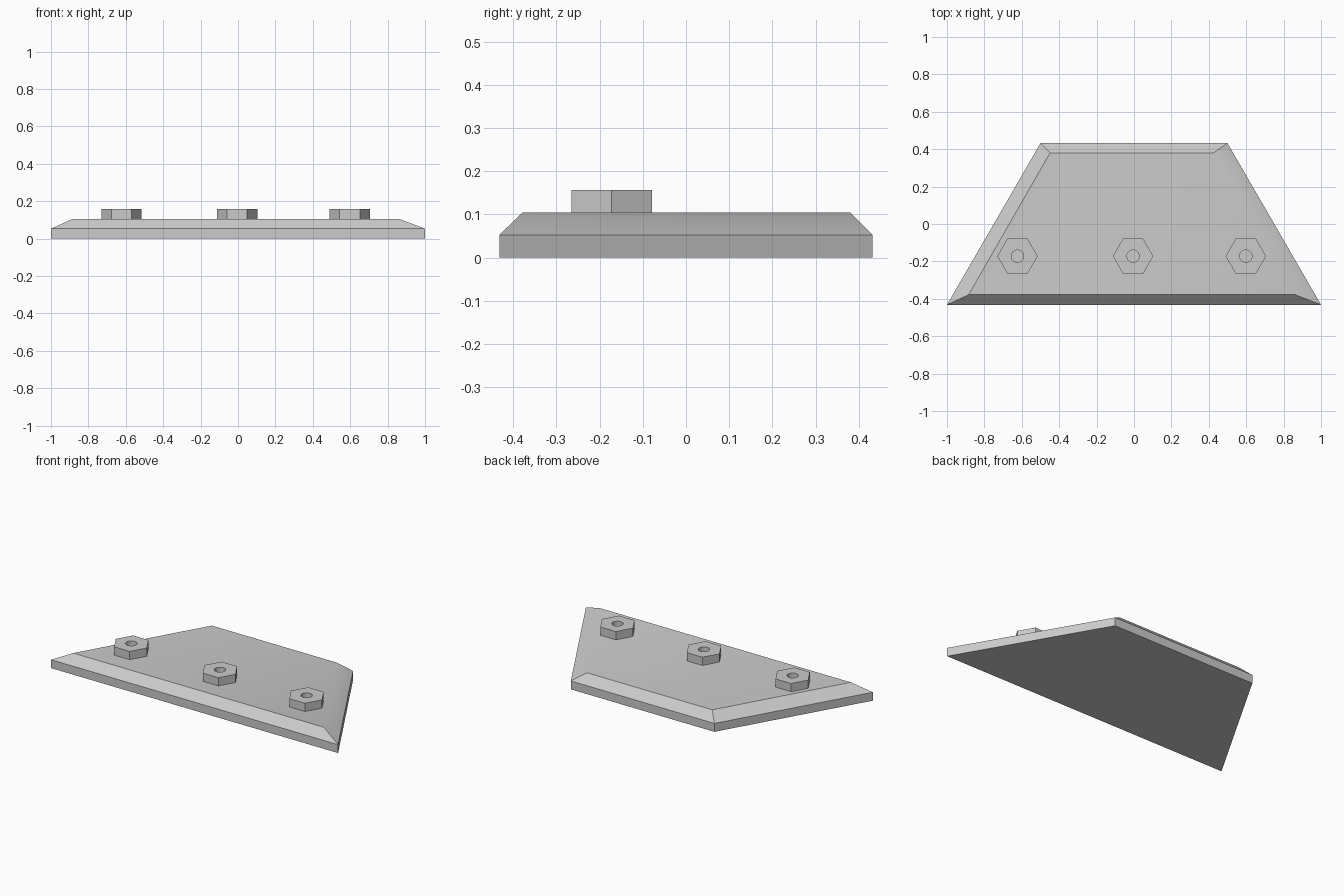
import bpy
import bmesh
from math import radians, cos, sin, pi

cube = bpy.data.objects.get("Cube")
if cube:
    bpy.data.objects.remove(cube, do_unlink=True)

PLATE_TOP = 0.105
NUT_TOP = 0.157

grey = bpy.data.materials.new("plain_grey")
grey.use_nodes = True
colour = (0.6, 0.6, 0.6, 1)
grey.diffuse_color = colour
grey.node_tree.nodes["Principled BSDF"].inputs["Base Color"].default_value = colour


def loft(name, rings, cap_start=False, cap_end=False, smooth_angle=30):
    """Join equal-length rings of points with quads and cap the ends."""
    bm = bmesh.new()
    loops = [[bm.verts.new(p) for p in ring] for ring in rings]
    for low, high in zip(loops, loops[1:]):
        for i in range(len(low)):
            j = (i + 1) % len(low)
            bm.faces.new((low[i], low[j], high[j], high[i]))
    if cap_start:
        bm.faces.new(loops[0][::-1])
    if cap_end:
        bm.faces.new(loops[-1])
    mesh = bpy.data.meshes.new(name)
    bm.to_mesh(mesh)
    bm.free()
    mesh.materials.append(grey)
    obj = bpy.data.objects.new(name, mesh)
    bpy.context.collection.objects.link(obj)
    bpy.ops.object.select_all(action='DESELECT')
    obj.select_set(True)
    bpy.context.view_layer.objects.active = obj
    bpy.ops.object.shade_smooth_by_angle(angle=radians(smooth_angle))
    return obj


# Trapezoid plate with chamfered top; only the shallow left chamfer is smooth
outline = [(-1, -0.432), (1, -0.432), (0.5, 0.432), (-0.5, 0.432)]
top_outline = [(-0.884, -0.378), (0.862, -0.378), (0.424, 0.38), (-0.449, 0.38)]
loft("base_plate",
     [[(x, y, 0) for x, y in outline],
      [(x, y, 0.053) for x, y in outline],
      [(x, y, PLATE_TOP) for x, y in top_outline]],
     cap_start=True, cap_end=True, smooth_angle=32.5)


# Hexagonal nuts with a round hole
def ring(radius, z, hexagon=False, count=24):
    points = []
    for i in range(count):
        a = 2 * pi * i / count
        r = radius
        if hexagon:
            r *= cos(pi / 6) / cos(a % (pi / 3) - pi / 6)
        points.append((r * cos(a), r * sin(a), z))
    return points


for side, x in (("right", -0.623), ("middle", -0.005), ("left", 0.598)):
    nut = loft(side + "_nut",
               [ring(0.108, PLATE_TOP, True), ring(0.108, NUT_TOP, True),
                ring(0.033, NUT_TOP), ring(0.033, PLATE_TOP)])
    nut.location = (x, -0.172, 0)
